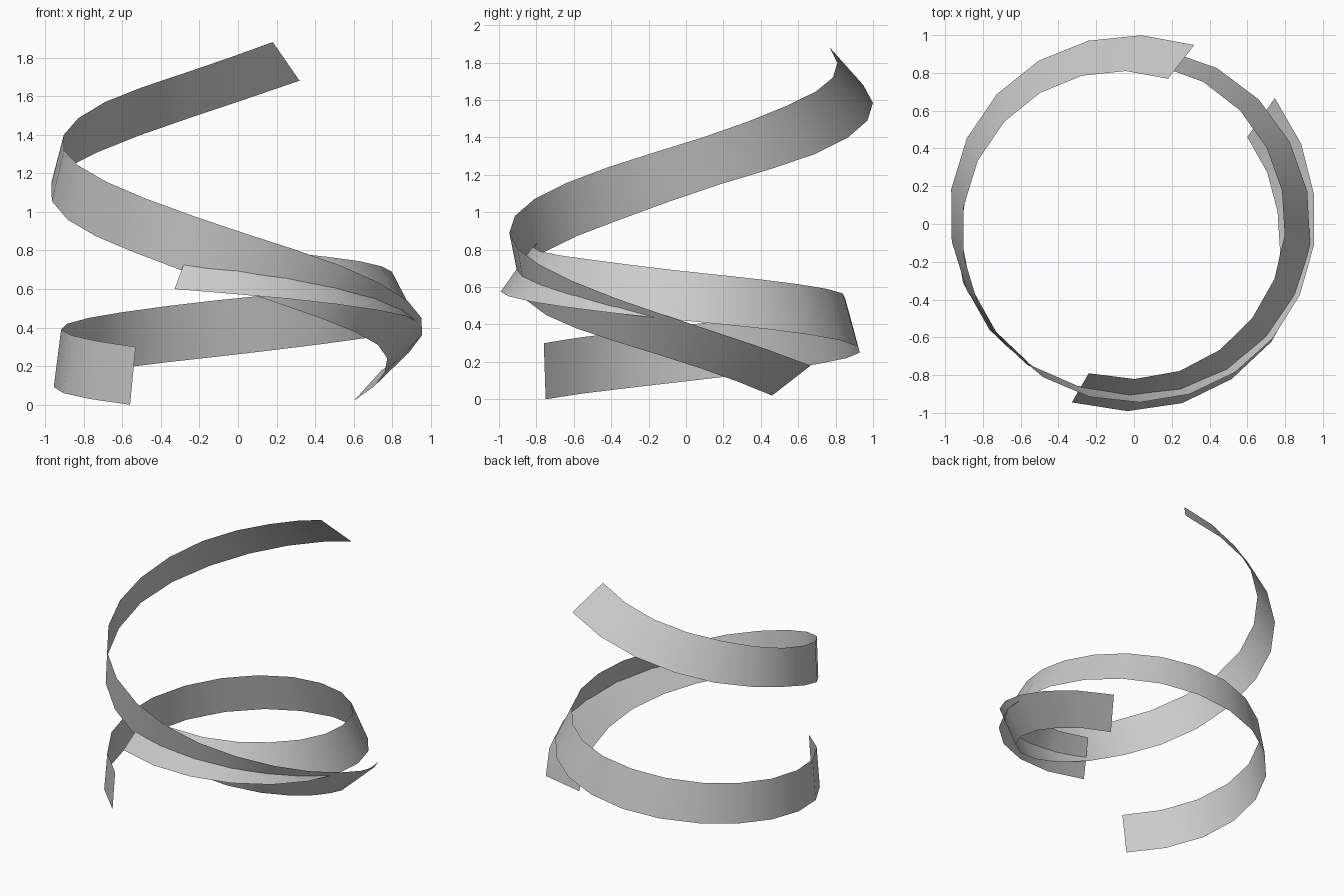
import bpy
import math

if "Cube" in bpy.data.objects:
    bpy.data.objects.remove(bpy.data.objects["Cube"], do_unlink=True)

grey = bpy.data.materials.new("light_grey")
grey.use_nodes = True
colour = (0.6, 0.6, 0.6, 1)
grey.diffuse_color = colour
grey.node_tree.nodes["Principled BSDF"].inputs["Base Color"].default_value = colour

SEGMENTS = 20


def smooth_value(values, t):
    """Smooth interpolation through evenly spaced values, t from zero to one."""
    pos = t * (len(values) - 1)
    i = min(int(pos), len(values) - 2)
    f = pos - i
    padded = [2 * values[0] - values[1], *values, 2 * values[-1] - values[-2]]
    a, b, c, d = padded[i:i + 4]
    return b + 0.5 * f * (c - a + f * (2 * a - 5 * b + 4 * c - d
                                      + f * (3 * (b - c) + d - a)))


def edge_points(start, end, radii, heights):
    """Points of one winding edge, given its angles, radii and heights."""
    points = []
    for i in range(SEGMENTS + 1):
        t = i / SEGMENTS
        angle = math.radians(start + (end - start) * t)
        r = smooth_value(radii, t)
        points.append((r * math.cos(angle), r * math.sin(angle),
                       smooth_value(heights, t)))
    return points


def ribbon(name, lower, upper):
    """Strip of quads between two winding edges, facing outward."""
    low, high = edge_points(*lower), edge_points(*upper)
    n = len(low)
    faces = [(i, i + 1, n + i + 1, n + i) for i in range(n - 1)]
    mesh = bpy.data.meshes.new(name)
    mesh.from_pydata(low + high, [], faces)
    mesh.materials.append(grey)
    mesh.polygons.foreach_set("use_smooth", [True] * len(faces))
    mesh.update()
    obj = bpy.data.objects.new(name, mesh)
    bpy.context.collection.objects.link(obj)
    return obj


# Tall ribbon, descending from the back top round the left side
ribbon("tall_ribbon",
       lower=(71.4, 397.5,
              [1, 1, 1, .985, .952, .925, .89, .86, .82, .763, .756],
              [1.68, 1.49, 1.31, 1.15, .96, .79, .61, .45, .31, .17, .02]),
       upper=(76.8, 401.8,
              [.79, .832, .875, .907, .927, .943, .945, .95, .955, .966, 1],
              [1.88, 1.72, 1.57, 1.4, 1.24, 1.07, .89, .72, .54, .36, .18]))

# Low ribbon, descending from the front round the right side
ribbon("low_ribbon",
       lower=(250.8, 593.3,
              [1, .982, .958, .938, .932, .935, .935, .938, .95, .957, .936],
              [.6, .55, .49, .43, .375, .315, .25, .19, .125, .06, 0]),
       upper=(253.1, 595.1,
              [.826, .815, .8, .8, .81, .837, .86, .885, .91, .925, .927],
              [.84, .79, .745, .69, .64, .59, .54, .48, .42, .36, .3]))
